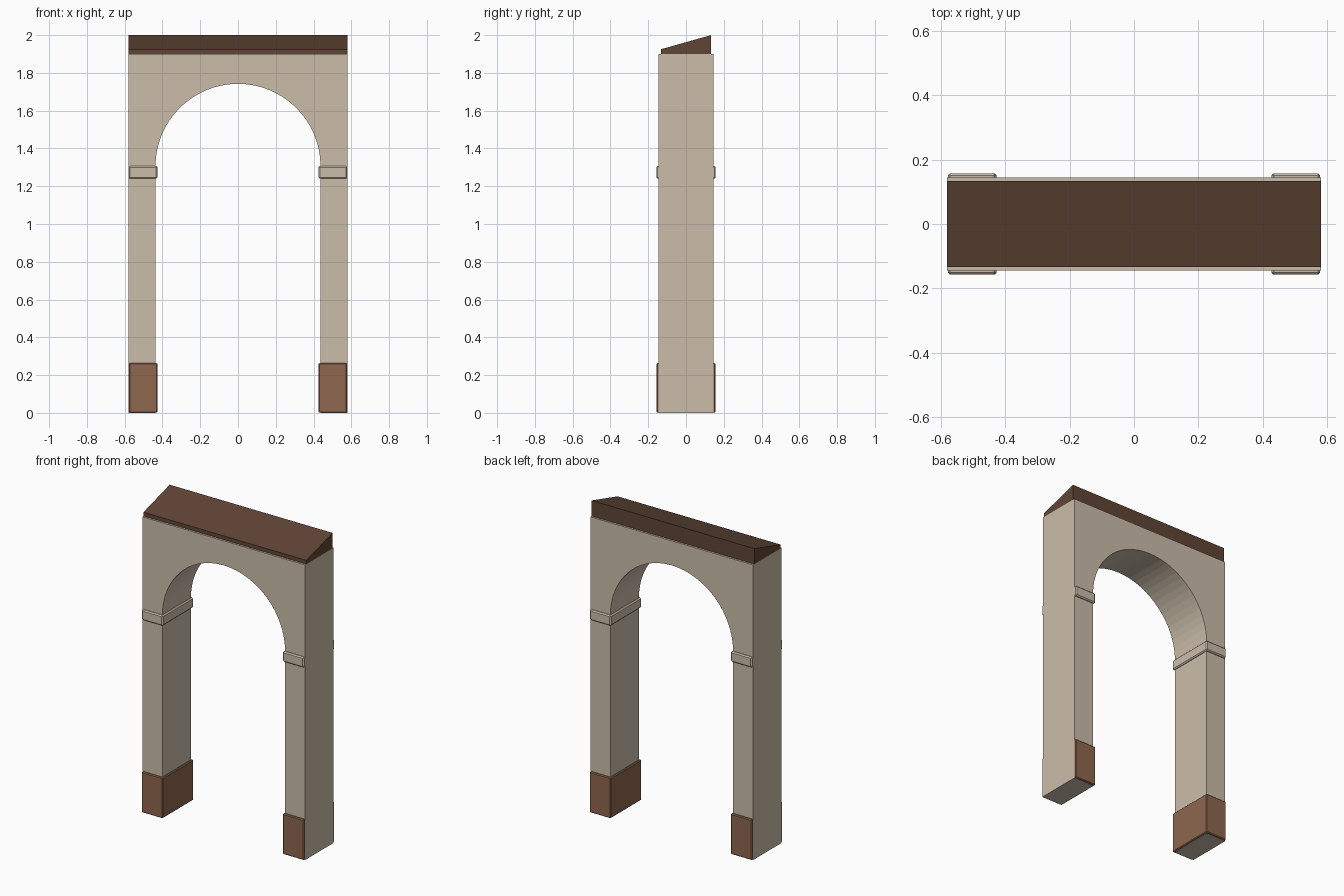
import bpy, bmesh, math

if "Cube" in bpy.data.objects:
    bpy.data.objects.remove(bpy.data.objects["Cube"])

HALF_W, HALF_D = 0.58, 0.145      # outer half width and half depth of the wall
R, SPRING, TOP = 0.437, 1.305, 1.90  # arch radius, springing height, wall top


def material(name, rgb):
    """Flat material from 0-255 sRGB, stored as linear."""
    m = bpy.data.materials.new(name)
    lin = [((c / 255 + 0.055) / 1.055) ** 2.4 for c in rgb]
    m.diffuse_color = (*lin, 1)
    m.use_nodes = True
    m.node_tree.nodes["Principled BSDF"].inputs["Base Color"].default_value = m.diffuse_color
    return m


plaster = material("beige_plaster", (203, 190, 170))
brick = material("reddish_brown_base", (142, 103, 78))
tile = material("dark_brown_tile", (95, 69, 53))


def add_object(name, bm, mat, bevel=0):
    bmesh.ops.recalc_face_normals(bm, faces=bm.faces[:])
    mesh = bpy.data.meshes.new(name)
    bm.to_mesh(mesh)
    bm.free()
    mesh.materials.append(mat)
    ob = bpy.data.objects.new(name, mesh)
    bpy.context.collection.objects.link(ob)
    if bevel:
        mod = ob.modifiers.new("soft_edges", "BEVEL")
        mod.width, mod.segments = bevel, 1
    return ob


def extrude_profile(name, points, direction, mat):
    """Extrude a closed outline of 3D points along a vector."""
    bm = bmesh.new()
    face = bm.faces.new([bm.verts.new(p) for p in points])
    out = bmesh.ops.extrude_face_region(bm, geom=[face])
    moved = [g for g in out["geom"] if isinstance(g, bmesh.types.BMVert)]
    bmesh.ops.translate(bm, verts=moved, vec=direction)
    return add_object(name, bm, mat)


def block(name, x, y, z, mat, bevel):
    """Box from (min, max) ranges."""
    bm = bmesh.new()
    bmesh.ops.create_cube(bm, size=1)
    for v in bm.verts:
        v.co = [r[0] + (c + 0.5) * (r[1] - r[0]) for c, r in zip(v.co, (x, y, z))]
    return add_object(name, bm, mat, bevel)


# Wall with arched opening: two legs joined by a semicircle
N = 32
arch = [(R * math.cos(math.pi * i / N), SPRING + R * math.sin(math.pi * i / N))
        for i in range(N + 1)]
outline = ([(-HALF_W, 0), (-HALF_W, TOP), (HALF_W, TOP), (HALF_W, 0), (R, 0)]
           + arch + [(-R, 0)])
extrude_profile("arch_wall", [(x, -HALF_D, z) for x, z in outline],
                (0, 2 * HALF_D, 0), plaster)

# Single-pitch roof, low at the front and high at the back
roof = [(-0.133, TOP), (-0.133, 1.925), (0.133, 2.0), (0.133, TOP)]
extrude_profile("sloped_roof", [(-HALF_W, y, z) for y, z in roof],
                (2 * HALF_W, 0, 0), tile)

# Base and impost band on each leg, just inside the outer wall face
for side, s in (("left", -1), ("right", 1)):
    x = sorted((s * 0.427, s * 0.578))
    block(side + "_base", x, (-0.156, 0.156), (0.001, 0.263), brick, 0.005)
    block(side + "_impost", x, (-0.157, 0.157), (1.24, 1.307), plaster, 0.007)
